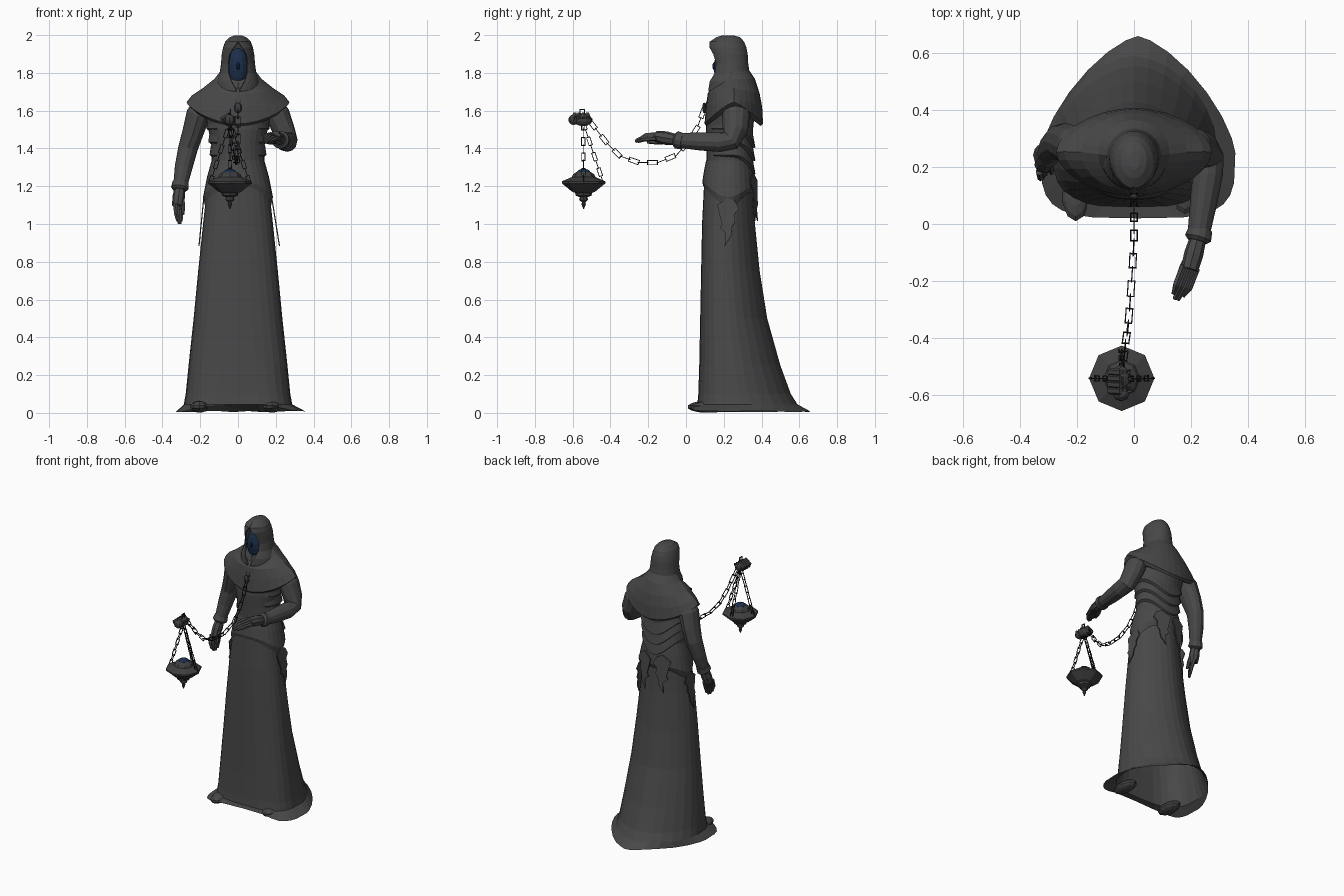
import bpy, bmesh, math
from mathutils import Vector

if "Cube" in bpy.data.objects:
    bpy.data.objects.remove(bpy.data.objects["Cube"])


def material(name, colour):
    m = bpy.data.materials.new(name)
    m.use_nodes = True
    m.diffuse_color = (*colour, 1)
    m.node_tree.nodes["Principled BSDF"].inputs["Base Color"].default_value = (*colour, 1)
    return m


cloth = material("charcoal cloth", (0.065, 0.065, 0.065))
iron = material("dark iron", (0.05, 0.05, 0.05))
black = material("black chain", (0.015, 0.015, 0.015))
blue = material("midnight blue", (0.011, 0.027, 0.068))
parts = []


def finish(name, bm, mat, thick=0):
    bmesh.ops.remove_doubles(bm, verts=bm.verts, dist=0.0002)
    bmesh.ops.recalc_face_normals(bm, faces=bm.faces)
    me = bpy.data.meshes.new(name)
    bm.to_mesh(me)
    bm.free()
    me.materials.append(mat)
    ob = bpy.data.objects.new(name, me)
    bpy.context.scene.collection.objects.link(ob)
    if thick:
        mod = ob.modifiers.new("thickness", "SOLIDIFY")
        mod.thickness = thick
    parts.append(ob)
    return ob


def skin(name, rings, mat, closed=True, caps=False, thick=0):
    bm = bmesh.new()
    rows = [[bm.verts.new(p) for p in r] for r in rings]
    n = len(rows[0])
    for a, b in zip(rows, rows[1:]):
        for i in range(n if closed else n - 1):
            j = (i + 1) % n
            bm.faces.new((a[i], a[j], b[j], b[i]))
    if caps:
        bm.faces.new(rows[0])
        bm.faces.new(rows[-1])
    return finish(name, bm, mat, thick)


def ring(z, rx, front, back, e=1.0, cx=0, n=28, gap=0, dz=None, eb=1.0, mid=.5):
    """Egg-shaped level ring; gap leaves a slot of that half-width at the front."""
    cy = front + (back - front) * mid
    g = math.asin(min(1, gap / rx))
    pts = []
    for i in range(n):
        if gap:
            a = -math.pi / 2 + g + (2 * math.pi - 2 * g) * i / (n - 1)
        else:
            a = -math.pi / 2 + 2 * math.pi * i / n
        c, s = math.cos(a), math.sin(a)
        k, ry = (e, cy - front) if s < 0 else (eb, back - cy)
        x = cx + rx * math.copysign(abs(c) ** k, c)
        y = cy + ry * math.copysign(abs(s) ** k, s)
        pts.append(Vector((x, y, z + (dz(c, s) if dz else 0))))
    return pts


def tube(name, pts, radii, mat=cloth, n=10):
    pts = [Vector(p) for p in pts]
    rings = []
    for i, p in enumerate(pts):
        t = (pts[min(i + 1, len(pts) - 1)] - pts[max(i - 1, 0)]).normalized()
        u = t.cross(Vector((1, 0, 0))).normalized()
        v = u.cross(t)
        ru, rv = radii[i] if isinstance(radii[i], tuple) else (radii[i], radii[i])
        rings.append([p + u * ru * math.cos(k * math.tau / n) + v * rv * math.sin(k * math.tau / n)
                      for k in range(n)])
    return skin(name, rings, mat, caps=True)


def blob(name, centre, size, mat=cloth, seg=14):
    bm = bmesh.new()
    bmesh.ops.create_uvsphere(bm, u_segments=seg, v_segments=seg // 2 + 2, radius=1)
    for v in bm.verts:
        v.co = Vector(centre) + Vector([a * b for a, b in zip(v.co, size)])
    return finish(name, bm, mat)


# Long robe, trailing at the back, with a flared open hem
skirt = [(1.33, .138, .11, .345, .95), (1.2, .163, .095, .35, .9), (1.0, .185, .085, .365, .85),
         (.75, .211, .08, .39, .8), (.5, .235, .075, .43, .75), (.25, .262, .07, .5, .68),
         (.1, .277, .065, .555, .63), (.045, .287, .06, .59, .6)]
robe = [ring(*r, eb=1.15, mid=.44) for r in skirt]
robe.append(ring(.004, .342, .02, .66, e=.52, eb=1.4, mid=.36, cx=.014,
                 dz=lambda c, s: .035 * max(0, -s) ** 6 + .003 * (1 + math.sin(9 * c))))
skin("robe_skirt", robe, cloth)

# Torso
torso = [(1.3, .14, .11, .345), (1.42, .14, .108, .345), (1.5, .157, .105, .355),
         (1.6, .18, .115, .365), (1.7, .14, .14, .35), (1.78, .07, .17, .3)]
skin("torso", [ring(*r, e=.95) for r in torso], cloth, caps=True)


# Layered bodice bands across the back, dipping to a point
def dip(depth):
    return lambda c, s: -depth * max(0, s) ** 3


for k, (z, r) in enumerate([(1.56, .168), (1.49, .158), (1.42, .151)]):
    skin(f"bodice_band_{k + 1}", [
        ring(z, r - .008, .108, .352, gap=.11, dz=dip(.07)),
        ring(z - .055, r, .102, .368, gap=.11, dz=dip(.1)),
        ring(z - .065, r - .012, .112, .345, gap=.11, dz=dip(.1))], cloth, closed=False)


# Hip sash, hanging lower over each hip
def hips(c, s):
    return -.11 * abs(c) ** 3 - .04 * max(0, s) ** 4


skin("hip_sash", [
    ring(1.335, .14, .106, .348, e=.95),
    ring(1.28, .163, .095, .358, e=.93, dz=lambda c, s: hips(c, s) * .25),
    ring(1.22, .185, .086, .366, e=.9, dz=lambda c, s: hips(c, s) * .7),
    ring(1.2, .174, .092, .352, e=.9, dz=hips)], cloth)

# Ragged cloth tails below the sash: (across, height) outline
ragged = [(-.055, 1.1), (-.03, 1.0), (-.04, .98), (-.01, .95), (-.015, .885), (.02, .94),
          (.025, .99), (.04, 1.01), (.035, 1.05), (.06, 1.08), (.04, 1.12), (0, 1.14)]


def tail(name, place):
    bm = bmesh.new()
    bm.faces.new([bm.verts.new(place(u, z)) for u, z in ragged])
    finish(name, bm, cloth, .006)


for label, side, slope in (("left", 1, .16), ("right", -1, .1)):
    tail(f"{label}_hip_tail", lambda u, z: (side * (.188 + (1.1 - z) * slope), .22 + u, z))
    tail(f"{label}_back_tail",
         lambda u, z: (side * .065 + u, .355 + (1.12 - z) * .07 - u * side * .3, z + .13))

# Shoulder mantle, open at the throat, with pointed sides and lower front and back
edge = lambda c, s: -.115 * abs(s) ** 1.5
skin("shoulder_mantle", [
    ring(1.82, .085, .15, .33, dz=lambda c, s: -.1 * max(0, -s)),
    ring(1.768, .125, .125, .365, dz=lambda c, s: -.06 * max(0, -s)),
    ring(1.72, .185, .115, .39, dz=lambda c, s: -.03 * abs(s)),
    ring(1.68, .245, .105, .403, e=1.1, eb=1.1, dz=lambda c, s: -.06 * abs(s)),
    ring(1.645, .273, .098, .408, e=1.1, eb=1.1, dz=edge),
    ring(1.605, .235, .108, .395, e=1.1, eb=1.1, dz=lambda c, s: edge(c, s) * .75),
    ring(1.605, .17, .13, .36, dz=lambda c, s: edge(c, s) * .5)], cloth)

# Hood with a front opening, and the shadowed face inside
hood = [(1.999, .001, .215, .217, .0001), (1.998, .02, .19, .255, .0004), (1.988, .045, .16, .288, .0004),
        (1.965, .068, .125, .308, .001), (1.935, .079, .12, .32, .022), (1.9, .086, .13, .327, .044),
        (1.85, .09, .142, .33, .052), (1.8, .097, .138, .337, .05), (1.755, .115, .12, .36, .035),
        (1.71, .122, .118, .37, .01), (1.65, .12, .135, .36, .004)]
skin("hood", [ring(z, rx, f, b, gap=g) for z, rx, f, b, g in hood], cloth, closed=False, thick=.008)
blob("face", (0, .203, 1.828), (.06, .056, .105), blue)
blob("nose", (0, .15, 1.835), (.009, .01, .022), blue, 8)
tube("neck", [(0, .2, 1.64), (0, .205, 1.75)], [.07, .05])


# Arms with cuffs, palms and fingers
def arm(side, path, radii, wrist, knuckles, tips, spread, palm):
    tube(f"{side}_arm", path, radii, n=12)
    w, k, t, s = Vector(wrist), Vector(knuckles), Vector(tips), Vector(spread)
    d = (k - w).normalized()
    tube(f"{side}_cuff", [w - d * .035, w, w + d * .012], [.042, .047, .034], n=12)
    tube(f"{side}_palm", [w - d * .01, w.lerp(k, .5), k], [.028, palm, (palm[0] * .8, palm[1] * .9)], n=8)
    for i in range(4):
        off = s * (i - 1.5)
        reach = .85 + .15 * (i in (1, 2))
        mid = k.lerp(t, .5) + off + Vector((0, -.006, .006))
        tube(f"{side}_finger_{i + 1}", [k - d * .01 + off, mid, k.lerp(t, reach) + off * .7],
             [.013, .012, .008], n=6)
    inner = Vector((-.03, -.012, -.028) if side == "left" else (.026, -.012, -.012))
    tube(f"{side}_thumb", [w.lerp(k, .3) + inner * .4, w.lerp(k, .8) + inner, k + d * .03 + inner * 1.3],
         [.015, .013, .008], n=6)


arm("left", [(.17, .265, 1.66), (.21, .265, 1.58), (.24, .26, 1.5), (.26, .235, 1.442), (.26, .18, 1.435),
             (.245, .08, 1.437), (.225, -.05, 1.443)],
    [.05, (.074, .064), (.068, .06), (.056, .056), .053, .048, .038],
    (.225, -.05, 1.445), (.195, -.16, 1.465), (.148, -.265, 1.44), (.0155, -.004, -.007), (.036, .034))
arm("right", [(-.17, .265, 1.66), (-.21, .27, 1.58), (-.24, .285, 1.48), (-.265, .29, 1.4), (-.288, .27, 1.3),
              (-.308, .24, 1.19)],
    [.05, (.076, .064), (.07, .056), (.06, .052), .047, .036],
    (-.308, .24, 1.19), (-.32, .205, 1.095), (-.308, .18, 1.0), (.009, .0165, 0), (.036, .033))

# Feet peeking out under the hem
for label, x, y in (("left", .18, .13), ("right", -.205, .105)):
    blob(f"{label}_foot", (x, y, .032), (.05, .098, .031), cloth, 10)

# Hanging lantern: eight-sided, with a spike below and a dark glow on top
cx, cy = -.043, -.542
profile = [(.036, 1.276), (.055, 1.264), (.064, 1.248), (.115, 1.226), (.115, 1.215), (.062, 1.172),
           (.045, 1.165), (.042, 1.15), (.02, 1.142), (.024, 1.128), (.009, 1.115), (.012, 1.105), (.002, 1.08)]
skin("lantern_body", [[(cx + r * math.cos(k * math.pi / 4), cy + r * math.sin(k * math.pi / 4), z)
                       for k in range(8)] for r, z in profile], iron, caps=True)
blob("lantern_glow", (cx, cy, 1.272), (.036, .036, .02), blue, 10)

# Floating fist that holds the chains
blob("fist_palm", (-.048, -.545, 1.55), (.036, .05, .032), iron, 10)
for i in range(4):
    y = -.585 + i * .022
    tube(f"fist_finger_{i + 1}", [(-.075, y, 1.535), (-.083, y, 1.556), (-.05, y - .003, 1.578), (-.015, y, 1.56)],
         [.01, .014, .014, .01], iron, 6)
blob("fist_wrist", (-.045, -.595, 1.552), (.03, .028, .028), iron, 8)


# Chains of rectangular links, every other one turned
def chain(name, path, step=.05, half=(.0115, .027), wire=.002):
    path = [Vector(p) for p in path]
    spots, carry = [], step / 2
    for a, b in zip(path, path[1:]):
        length = (b - a).length
        while carry < length:
            spots.append((a.lerp(b, carry / length), (b - a).normalized()))
            carry += step
        carry -= length
    bm = bmesh.new()
    for i, (p, t) in enumerate(spots):
        u = t.cross(Vector((1, 0, 0))).normalized()
        v = u.cross(t)
        if i % 2:
            u, v = v, u
        rows = []
        for su, st in ((1, 1), (-1, 1), (-1, -1), (1, -1)):
            rows.append([bm.verts.new(p + u * su * (half[0] + a * wire) + t * st * (half[1] + a * wire) + v * b * wire)
                         for a, b in ((1, 1), (-1, 1), (-1, -1), (1, -1))])
        for k in range(4):
            a, b = rows[k], rows[(k + 1) % 4]
            for j in range(4):
                bm.faces.new((a[j], a[(j + 1) % 4], b[(j + 1) % 4], b[j]))
    finish(name, bm, black)


grip = (-.042, -.545, 1.54)
for k, (dx, dy) in enumerate([(-.1, 0), (.1, 0), (0, .1)]):
    chain(f"lantern_chain_{k + 1}", [grip, (cx + dx, cy + dy, 1.23)], .043, (.009, .022))
chain("grip_loop", [(-.042, -.55, 1.57), (-.04, -.55, 1.61)], .04, (.012, .016), .003)
chain("long_chain", [(-.04, -.51, 1.545), (-.03, -.42, 1.43), (-.02, -.35, 1.36), (-.012, -.25, 1.325),
                     (-.005, -.15, 1.325), (0, -.05, 1.365), (0, .01, 1.43), (0, .06, 1.51), (0, .105, 1.635)])

# Chest clasp
blob("chest_clasp", (0, .096, 1.615), (.02, .01, .028), iron, 8)

for ob in bpy.context.view_layer.objects:
    ob.select_set(ob in parts)
bpy.context.view_layer.objects.active = parts[0]
bpy.ops.object.shade_smooth_by_angle(angle=math.radians(45))
